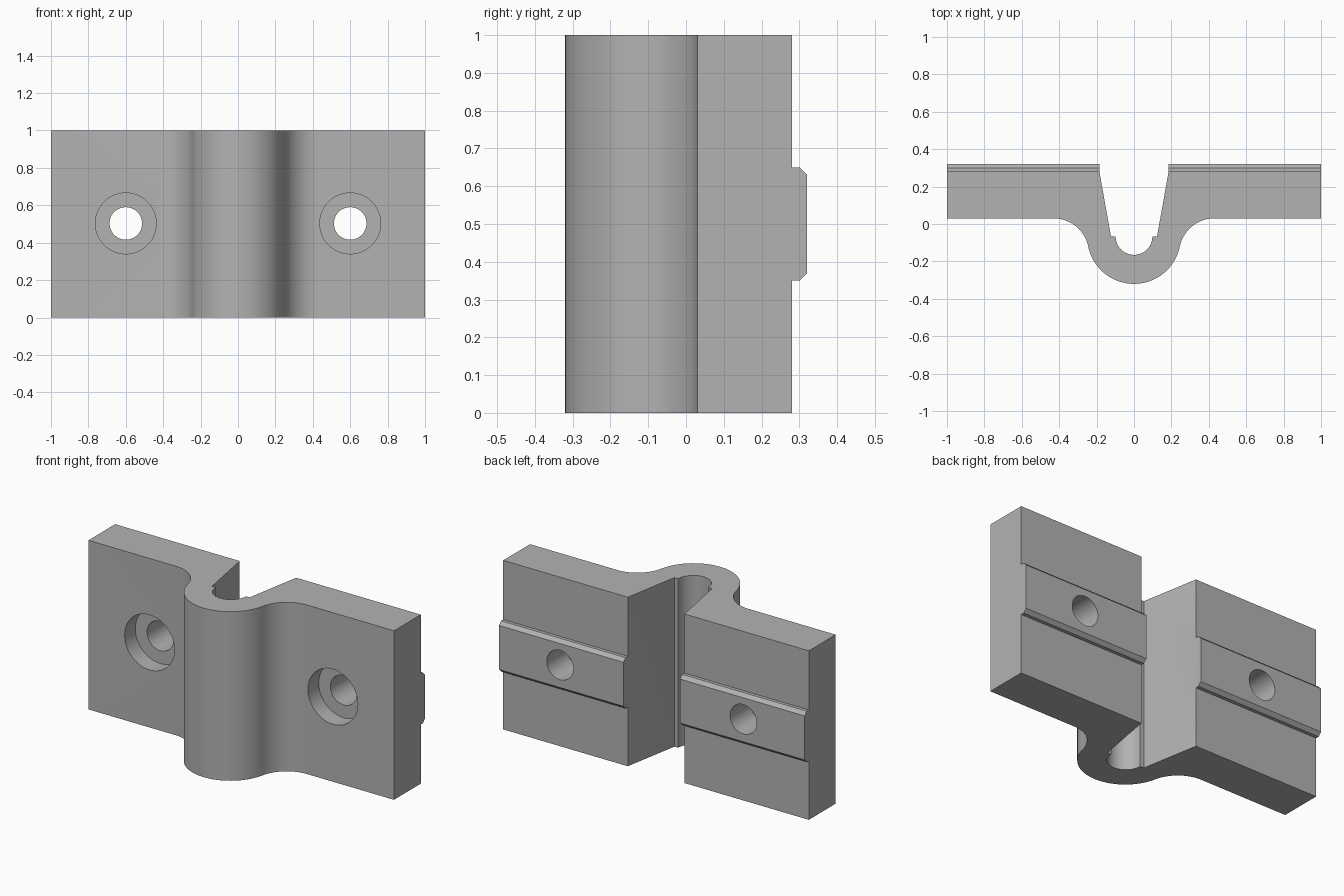
import bpy, bmesh, math
from math import cos, sin, pi, atan2, hypot

if "Cube" in bpy.data.objects:
    bpy.data.objects.remove(bpy.data.objects["Cube"])

steel = bpy.data.materials.new("plain_grey")
steel.diffuse_color = (0.45, 0.45, 0.45, 1)
steel.use_nodes = True
steel.node_tree.nodes["Principled BSDF"].inputs["Base Color"].default_value = steel.diffuse_color


def extrude(name, points, direction):
    """Extrude a closed planar outline into a solid."""
    bm = bmesh.new()
    face = bm.faces.new([bm.verts.new(p) for p in points])
    geom = bmesh.ops.extrude_face_region(bm, geom=[face])["geom"]
    bmesh.ops.translate(bm, vec=direction, verts=[v for v in geom if isinstance(v, bmesh.types.BMVert)])
    bmesh.ops.recalc_face_normals(bm, faces=bm.faces)
    mesh = bpy.data.meshes.new(name)
    bm.to_mesh(mesh)
    bm.free()
    mesh.materials.append(steel)
    obj = bpy.data.objects.new(name, mesh)
    bpy.context.collection.objects.link(obj)
    return obj


def arc(cx, cy, r, a0, a1, n):
    return [(cx + r * cos(a0 + (a1 - a0) * i / n), cy + r * sin(a0 + (a1 - a0) * i / n)) for i in range(n + 1)]


def boolean(target, tool, operation):
    mod = target.modifiers.new(tool.name, "BOOLEAN")
    mod.operation, mod.object, mod.solver = operation, tool, "EXACT"
    bpy.context.view_layer.objects.active = target
    bpy.ops.object.modifier_apply(modifier=mod.name)
    bpy.data.objects.remove(tool)


# Bracket outline, right half: back edge, flange, fillet, curved nose
front, back, cy, R = 0.03, 0.28, -0.07, 0.25
fx = 0.43                                            # where the fillet meets the flange
fr = (fx**2 + (front - cy)**2 - R**2) / (2 * (R + front - cy))
fy = front - fr
tangent = atan2(fy - cy, fx)
half = [(0.123, -0.067), (0.185, back), (1, back), (1, front)]
half += arc(fx, fy, fr, pi / 2, pi + tangent, 20)
half += arc(0, cy, R, tangent, -pi / 2, 24)[1:]
# Inner round channel, from its right rim down to the bottom
channel = arc(0, -0.067, 0.098, -pi / 2, 0, 16)

outline = half + [(-x, y) for x, y in half[-2::-1]]
inner = [(-x, y) for x, y in channel[::-1]] + channel[1:]
bracket = extrude("bracket", [(x, y, 0) for x, y in outline + inner], (0, 0, 1))

# Chamfered locating ribs across the back of each flange
rib = [(0.23, 0.35), (0.30, 0.35), (0.32, 0.37), (0.32, 0.63), (0.30, 0.65), (0.23, 0.65)]
for x0 in (-1, 0.185):
    boolean(bracket, extrude("rib", [(x0, y, z) for y, z in rib], (0.815, 0, 0)), "UNION")

# Counterbored screw holes
for side in (-1, 1):
    for r, y0, depth in ((0.163, -0.1, 0.23), (0.087, -0.1, 0.6)):
        ring = [(x, y0, z) for x, z in arc(side * 0.6, 0.503, r, 0, 2 * pi, 48)[:-1]]
        boolean(bracket, extrude("hole_cutter", ring, (0, depth, 0)), "DIFFERENCE")

# Smooth curved walls, sharp machined edges
bpy.ops.object.select_all(action="DESELECT")
bracket.select_set(True)
bpy.context.view_layer.objects.active = bracket
bpy.ops.object.shade_smooth_by_angle(angle=math.radians(25))
